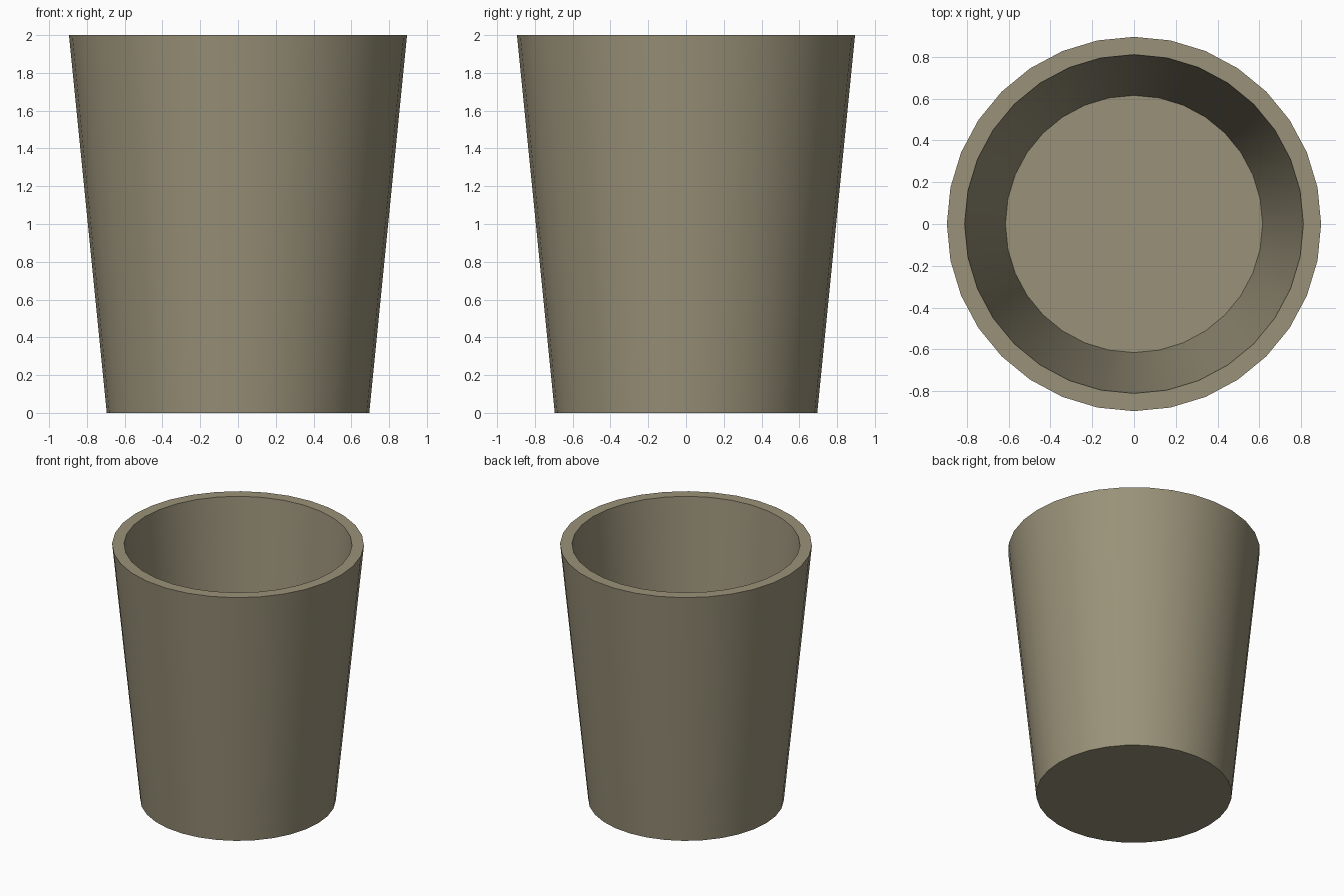
import bpy, bmesh, math

if "Cube" in bpy.data.objects:
    bpy.data.objects.remove(bpy.data.objects["Cube"])

SIDES = 32

# Half section of the tapered cup: underside, outer wall, flat rim, inner wall, thin floor
PROFILE = [(0.0, 0.0), (0.695, 0.0), (0.895, 2.0), (0.81, 2.0), (0.615, 0.015), (0.0, 0.015)]


def lathe(name, profile, sides):
    """Turn a half section around z; points on the axis become single vertices."""
    bm = bmesh.new()
    rings = []
    for r, z in profile:
        if r == 0:
            rings.append([bm.verts.new((0, 0, z))] * sides)
        else:
            rings.append([bm.verts.new((r * math.cos(math.tau * i / sides),
                                        r * math.sin(math.tau * i / sides), z))
                          for i in range(sides)])
    for a, b in zip(rings, rings[1:]):
        for i in range(sides):
            j = (i + 1) % sides
            corners = list(dict.fromkeys((a[i], a[j], b[j], b[i])))
            bm.faces.new(corners)
    bmesh.ops.recalc_face_normals(bm, faces=bm.faces)
    mesh = bpy.data.meshes.new(name)
    bm.to_mesh(mesh)
    bm.free()
    obj = bpy.data.objects.new(name, mesh)
    bpy.context.collection.objects.link(obj)
    return obj


cup = lathe("cup", PROFILE, SIDES)

# Olive clay colour
clay = bpy.data.materials.new("clay")
clay.diffuse_color = (0.32, 0.285, 0.19, 1)
clay.use_nodes = True
clay.node_tree.nodes["Principled BSDF"].inputs["Base Color"].default_value = clay.diffuse_color
cup.data.materials.append(clay)

# Smooth walls, crisp rim and base
bpy.context.view_layer.objects.active = cup
cup.select_set(True)
bpy.ops.object.shade_smooth_by_angle(angle=math.radians(40))
